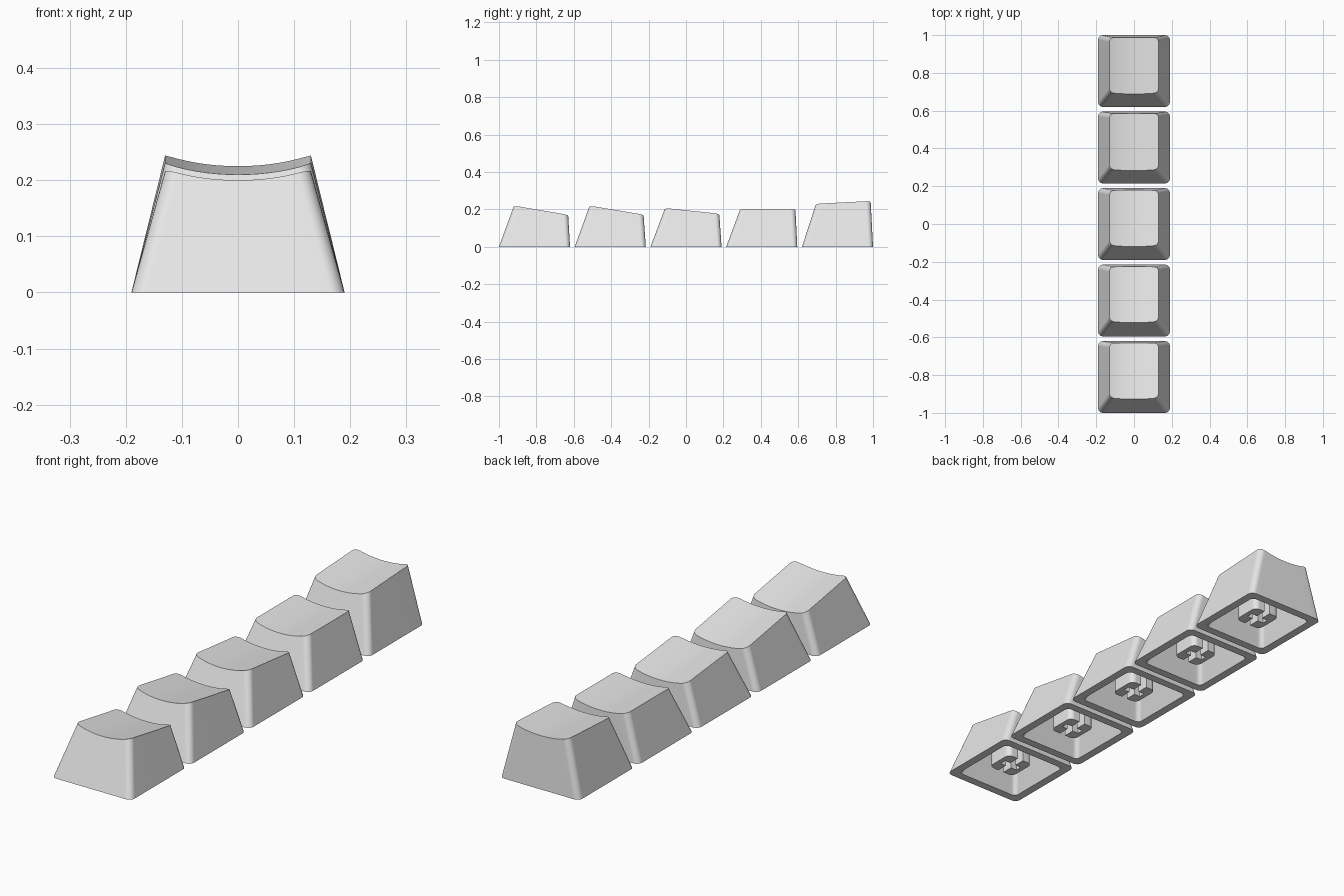
import bpy, bmesh
from math import sin, cos, pi, radians

if "Cube" in bpy.data.objects:
    bpy.data.objects.remove(bpy.data.objects["Cube"])

plastic = bpy.data.materials.new("light grey plastic")
plastic.use_nodes = True
GREY = (0.8, 0.8, 0.8, 1)
plastic.diffuse_color = GREY
plastic.node_tree.nodes["Principled BSDF"].inputs["Base Color"].default_value = GREY

BOTTOM, TOP, RADIUS, SAG, PITCH = 0.19, 0.13, 0.025, 0.02, 0.405
ARC, SPAN = 6, 12


def finish(name, bm, y):
    """Turn a bmesh into a smooth object with sharp edges kept."""
    bmesh.ops.recalc_face_normals(bm, faces=bm.faces)
    for f in bm.faces:
        f.smooth = True
    mesh = bpy.data.meshes.new(name)
    bm.to_mesh(mesh)
    bm.free()
    mesh.set_sharp_from_angle(angle=radians(30))
    mesh.materials.append(plastic)
    ob = bpy.data.objects.new(name, mesh)
    ob.location.y = y
    bpy.context.collection.objects.link(ob)
    ob.modifiers.new("even shading", 'WEIGHTED_NORMAL').keep_sharp = True
    return ob


def section(w, front, back, r):
    """Rounded rectangle: front row left to right, then back row right to left."""
    arc = [(r * (1 - cos(a)), r * (1 - sin(a)))
           for a in (i * pi / 2 / ARC for i in range(ARC + 1))]
    left = [(-w + dx, dy) for dx, dy in arc]
    flat = [(-w + r + 2 * (w - r) * i / SPAN, 0) for i in range(1, SPAN)]
    row = left + flat + [(-x, d) for x, d in reversed(left)]
    return [(x, front + d) for x, d in row] + [(x, back - d) for x, d in reversed(row)]


def bridge(bm, a, b):
    n = len(a)
    for i in range(n):
        j = (i + 1) % n
        bm.faces.new((a[i], a[j], b[j], b[i]))


def strips(bm, ring):
    """Close a ring with front-to-back strips."""
    n = len(ring)
    for i in range(n // 2 - 1):
        bm.faces.new((ring[i], ring[i + 1], ring[n - 2 - i], ring[n - 1 - i]))


def keycap(name, y, yf, zf, yb, zb):
    def plane(v):
        return zf + (zb - zf) * (v - yf) / (yb - yf)

    bm = bmesh.new()
    # Outer wall, leaning in towards a dished top
    base = section(BOTTOM, -BOTTOM, BOTTOM, RADIUS)
    outer = [bm.verts.new((x, v, 0)) for x, v in base]
    rim = []
    for (bx, by), (x, v) in zip(base, section(TOP, yf, yb, RADIUS)):
        z = plane(v)
        t = 1 - SAG * (1 - (x / TOP) ** 2) / z
        rim.append(bm.verts.new((bx + (x - bx) * t, by + (v - by) * t, z * t)))
    bridge(bm, outer, rim)
    strips(bm, rim)
    # Hollow underside
    half = BOTTOM - 0.036
    inner = [bm.verts.new((x, v, 0)) for x, v in section(half, -half, half, 0.02)]
    ceiling = [bm.verts.new((x, v, plane(v) - 0.05))
               for x, v in section(TOP - 0.03, yf + 0.025, yb - 0.036, 0.02)]
    bridge(bm, outer, inner)
    bridge(bm, inner, ceiling)
    strips(bm, ceiling)
    finish(name, bm, y)
    return plane(0) - 0.04


def stem(name, y, top):
    """Switch stem: two facing C-shaped halves that leave a cross slot."""
    h, r, gap, arm, low = 0.064, 0.024, 0.014, 0.043, 0.025
    corner = [(h - r + r * sin(a), h - r + r * cos(a))
              for a in (i * pi / 2 / ARC for i in range(ARC + 1))]
    upper = [(arm, gap), (gap, gap), (gap, h)] + corner
    outline = upper + [(x, -v) for x, v in reversed(upper)]
    bm = bmesh.new()
    for side in (1, -1):
        face = bm.faces.new([bm.verts.new((side * x, v, low)) for x, v in outline])
        ext = bmesh.ops.extrude_face_region(bm, geom=[face], use_keep_orig=True)
        moved = [e for e in ext["geom"] if isinstance(e, bmesh.types.BMVert)]
        bmesh.ops.translate(bm, verts=moved, vec=(0, 0, top - low))
    finish(name, bm, y)


# Front edge (y, z) and back edge (y, z) of each top, front row first
ROWS = [
    (-0.11, 0.22, 0.18, 0.171),
    (-0.11, 0.22, 0.178, 0.172),
    (-0.112, 0.207, 0.178, 0.177),
    (-0.115, 0.202, 0.18, 0.202),
    (-0.115, 0.23, 0.177, 0.245),
]
for i, row in enumerate(ROWS):
    y = (i - 2) * PITCH
    top = keycap(f"keycap_{i + 1}", y, *row)
    stem(f"keycap_stem_{i + 1}", y, top)
